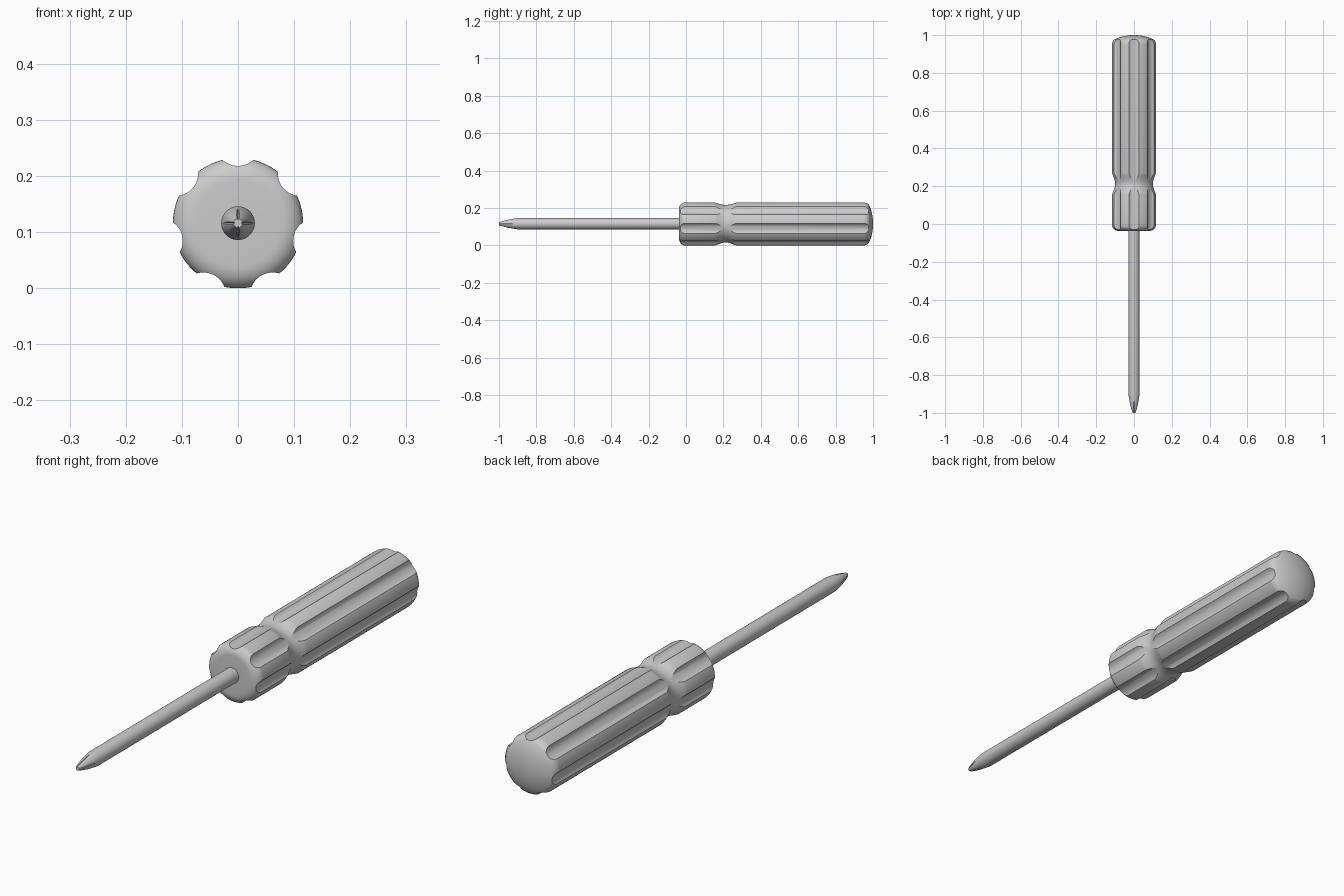
import bpy, bmesh
from math import sin, cos, tan, pi, radians
from mathutils import Matrix, Vector

if "Cube" in bpy.data.objects:
    bpy.data.objects.remove(bpy.data.objects["Cube"])

ZC = 0.116          # height of the tool axis
R = 0.116           # handle radius


def to_object(name, bm):
    bmesh.ops.recalc_face_normals(bm, faces=bm.faces)
    mesh = bpy.data.meshes.new(name)
    bm.to_mesh(mesh)
    bm.free()
    ob = bpy.data.objects.new(name, mesh)
    ob.location.z = ZC
    bpy.context.collection.objects.link(ob)
    return ob


def lathe(name, profile, segs):
    """Revolve (y, radius) points around the y axis, capping both ends."""
    bm = bmesh.new()
    rings = [[bm.verts.new((r * cos(2 * pi * i / segs), y, r * sin(2 * pi * i / segs)))
              for i in range(segs)] for y, r in profile]
    for a, b in zip(rings, rings[1:]):
        for i in range(segs):
            j = (i + 1) % segs
            bm.faces.new((a[i], a[j], b[j], b[i]))
    bm.faces.new(rings[0])
    bm.faces.new(rings[-1])
    return to_object(name, bm)


def arc(cy, cr, ry, rr, a0, a1, n):
    """Elliptical arc of profile points, angles in degrees from +y."""
    angs = [radians(a0 + (a1 - a0) * i / n) for i in range(n + 1)]
    return [(cy + ry * cos(a), cr + rr * sin(a)) for a in angs]


def cut(ob, cutter, angle):
    cutter.hide_render = True
    mod = ob.modifiers.new("cut", 'BOOLEAN')
    mod.operation, mod.solver, mod.object = 'DIFFERENCE', 'EXACT', cutter
    bpy.context.view_layer.objects.active = ob
    bpy.ops.object.select_all(action='DESELECT')
    ob.select_set(True)
    bpy.ops.object.modifier_apply(modifier="cut")
    bpy.data.objects.remove(cutter)
    bpy.ops.object.shade_smooth_by_angle(angle=radians(angle))


# Handle: rounded front, waisted neck, domed butt
neck = [(0.155 + 0.115 * i / 12, R - 0.016 * sin(pi * i / 12) ** 1.3 if 0 < i < 12 else R)
        for i in range(13)]
profile = ([(-0.038, 0.03)] + arc(-0.006, 0.076, 0.032, 0.04, 180, 90, 8) + neck
           + arc(0.95, 0.086, 0.034, 0.03, 90, 35, 6)
           + arc(0.945, 0.0, 0.055, 0.125, 56, 3, 8))
handle = lathe("handle", profile, 112)

# Seven finger flutes along the handle
bm = bmesh.new()
for k in range(7):
    a = pi / 2 + 2 * pi * k / 7
    m = Matrix.Translation((0.142 * cos(a), 0.5, 0.142 * sin(a))) @ Matrix.Rotation(pi / 2, 4, 'X')
    bmesh.ops.create_cone(bm, cap_ends=True, segments=48, radius1=0.04, radius2=0.04,
                          depth=1.4, matrix=m)
cut(handle, to_object("flute_cutter", bm), 28)

# Shaft with a tapered tip
shaft = lathe("shaft", [(0.0, 0.03), (-0.9, 0.03), (-0.95, 0.022), (-0.985, 0.013), (-1.0, 0.008)], 48)

# Four sloping V notches that leave the crossed blades of the tip
bm = bmesh.new()
for k in range(4):
    rot = Matrix.Rotation(k * pi / 2, 4, 'Y')
    pts = []
    for y, apex in ((-0.905, 0.0315), (-1.01, 0.003)):
        top = apex + 0.03
        w = 0.03 * tan(radians(38))
        pts += [bm.verts.new(rot @ Vector(p)) for p in ((0, y, apex), (w, y, top), (-w, y, top))]
    for f in ((0, 1, 2), (3, 5, 4), (0, 3, 4, 1), (1, 4, 5, 2), (2, 5, 3, 0)):
        bm.faces.new([pts[i] for i in f])
cut(shaft, to_object("tip_cutter", bm), 25)
